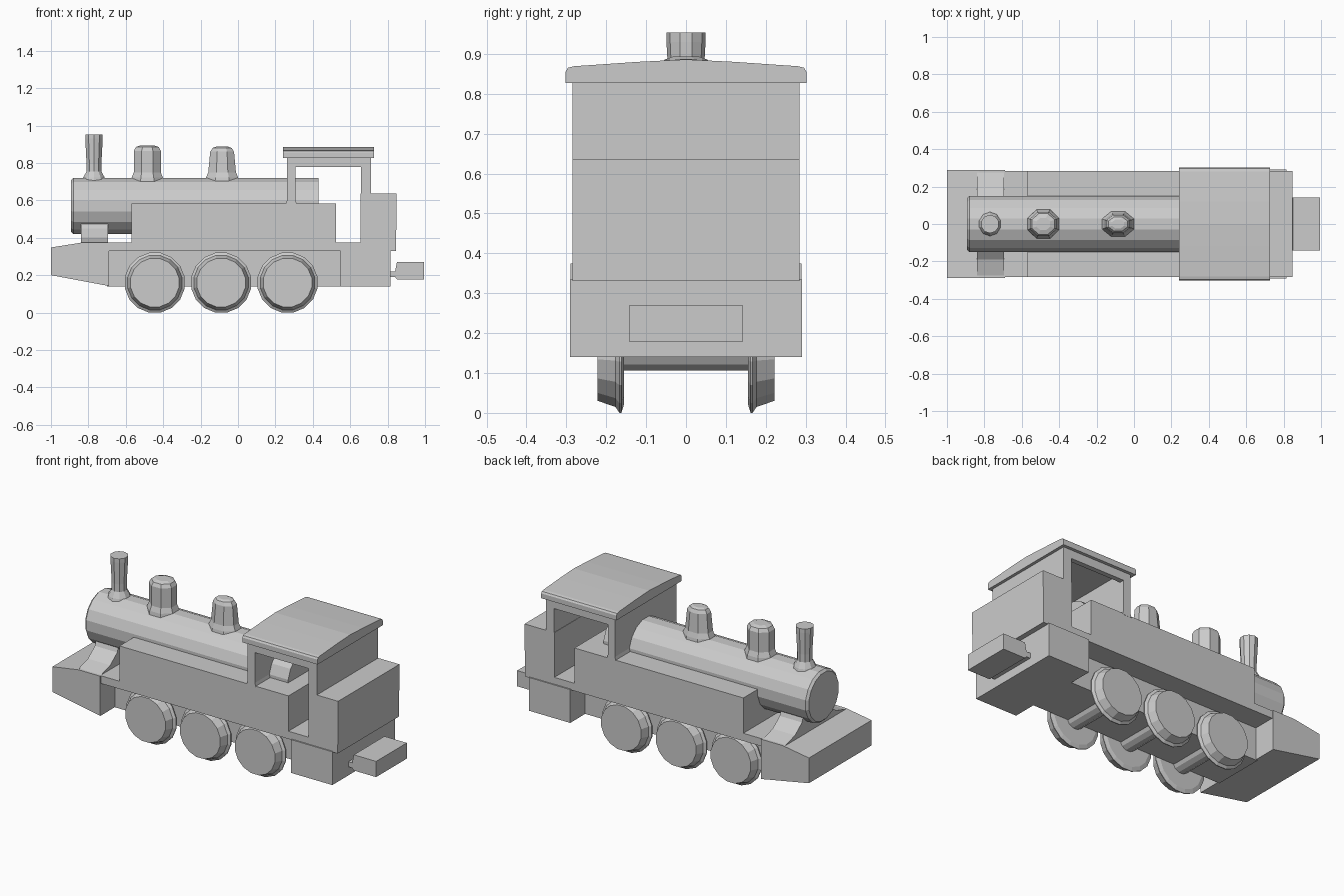
import bpy, bmesh, math
from mathutils import Matrix

if "Cube" in bpy.data.objects:
    bpy.data.objects.remove(bpy.data.objects["Cube"])


def finish(name, bm):
    bmesh.ops.recalc_face_normals(bm, faces=bm.faces)
    me = bpy.data.meshes.new(name)
    bm.to_mesh(me)
    bm.free()
    ob = bpy.data.objects.new(name, me)
    bpy.context.collection.objects.link(ob)
    return ob


def extrude(name, pts, a, b, axis):
    """Extrude an outline: axis 'X' takes (y, z) points, axis 'Y' takes (x, z)."""
    bm = bmesh.new()
    place = (lambda p, t: (t, *p)) if axis == 'X' else (lambda p, t: (p[0], t, p[1]))
    rings = [[bm.verts.new(place(p, t)) for p in pts] for t in (a, b)]
    bm.faces.new(rings[0])
    bm.faces.new(rings[1])
    n = len(pts)
    for i in range(n):
        j = (i + 1) % n
        bm.faces.new((rings[0][i], rings[0][j], rings[1][j], rings[1][i]))
    return finish(name, bm)


def box(name, x0, x1, w, z0, z1):
    return extrude(name, [(x0, z0), (x1, z0), (x1, z1), (x0, z1)], -w, w, 'Y')


def lathe(name, prof, n, matrix, sy=1.0):
    """Turn (radius, height) points around z, then place with a matrix."""
    bm = bmesh.new()
    rings = []
    for r, h in prof:
        angles = [2 * math.pi * (k + 0.5) / n for k in range(n)]
        rings.append([bm.verts.new((r * math.cos(a), r * sy * math.sin(a), h)) for a in angles])
    for lo, hi in zip(rings, rings[1:]):
        for k in range(n):
            m = (k + 1) % n
            bm.faces.new((lo[k], lo[m], hi[m], hi[k]))
    bm.faces.new(rings[0])
    bm.faces.new(rings[-1])
    bm.transform(matrix)
    return finish(name, bm)


def mirrored(half):
    return half + [(-y, z) for y, z in reversed(half)]


# Boiler with a small chamfer at the smokebox end
along_x = Matrix.Translation((0, 0, 0.57)) @ Matrix.Rotation(math.pi / 2, 4, 'Y')
lathe("boiler", [(0.14, -0.893), (0.153, -0.88), (0.153, 0.43)], 16, along_x)

# Chimney and domes with flared feet
at = lambda x: Matrix.Translation((x, 0, 0))
lathe("chimney", [(0.066, 0.70), (0.06, 0.722), (0.042, 0.755), (0.042, 0.80),
                  (0.049, 0.93), (0.049, 0.953)], 10, at(-0.77))
lathe("front_dome", [(0.095, 0.69), (0.09, 0.722), (0.078, 0.75), (0.078, 0.865),
                     (0.066, 0.885), (0.04, 0.893)], 8, at(-0.485), 0.9)
lathe("rear_dome", [(0.1, 0.69), (0.093, 0.722), (0.08, 0.75), (0.069, 0.86),
                    (0.055, 0.88), (0.035, 0.887)], 8, at(-0.085), 0.75)

# Saddle under the smokebox, spreading out to the running plate
extrude("smokebox_saddle", mirrored([(0.275, 0.35), (0.275, 0.375), (0.19, 0.40),
                                     (0.125, 0.45), (0.1, 0.52)]), -0.84, -0.695, 'X')

# Water tanks, running plate, frame
box("side_tanks", -0.57, 0.525, 0.283, 0.335, 0.582)
box("running_plate", -0.70, 0.66, 0.283, 0.33, 0.375)
box("frame", -0.70, 0.56, 0.152, 0.14, 0.335)

# Front buffer block with sloped top and underside
extrude("front_block", [(-1.0, 0.20), (-0.69, 0.142), (-0.69, 0.375),
                        (-0.83, 0.375), (-1.0, 0.348)], -0.29, 0.29, 'Y')

# Rear block, coal bunker and rear coupling
box("rear_block", 0.547, 0.815, 0.291, 0.14, 0.335)
extrude("bunker", [(0.655, 0.33), (0.845, 0.33), (0.848, 0.637), (0.655, 0.637)],
        -0.284, 0.284, 'Y')
extrude("rear_coupling", [(0.80, 0.19), (0.84, 0.19), (0.85, 0.178), (0.995, 0.178),
                          (0.995, 0.27), (0.85, 0.27), (0.84, 0.22), (0.80, 0.22)],
        -0.142, 0.142, 'Y')

# Cab: end walls with flared feet, strips over the side openings
extrude("cab_front_wall", [(0.255, 0.575), (0.262, 0.60), (0.262, 0.83),
                           (0.308, 0.83), (0.308, 0.60), (0.315, 0.575)],
        -0.284, 0.284, 'Y')
box("cab_rear_wall", 0.657, 0.71, 0.284, 0.63, 0.83)
for s, label in ((1, "back"), (-1, "front")):
    extrude("cab_top_strip_" + label, [(0.30, 0.778), (0.67, 0.778), (0.67, 0.83), (0.30, 0.83)],
            s * 0.284, s * 0.255, 'Y')

# Roof with a shallow peak and rounded eaves
roof_half = [(0.302, 0.827), (0.302, 0.855), (0.296, 0.865), (0.28, 0.869), (0.12, 0.88)]
extrude("cab_roof", roof_half + [(0, 0.886)] + mirrored(roof_half)[5:], 0.24, 0.727, 'X')

# Wheels with flanges, and axles
wheel = [(0.14, 0.155), (0.163, 0.162), (0.163, 0.167), (0.148, 0.177), (0.132, 0.222)]
for i, x in enumerate((-0.445, -0.09, 0.265), 1):
    for s, label in ((1, "back"), (-1, "front")):
        m = Matrix.Translation((x, 0, 0.16)) @ Matrix.Rotation(-s * math.pi / 2, 4, 'X')
        lathe(f"wheel_{i}_{label}", wheel, 16, m)
    m = Matrix.Translation((x, 0, 0.16)) @ Matrix.Rotation(math.pi / 2, 4, 'X')
    lathe(f"axle_{i}", [(0.055, -0.16), (0.055, 0.16)], 12, m)
